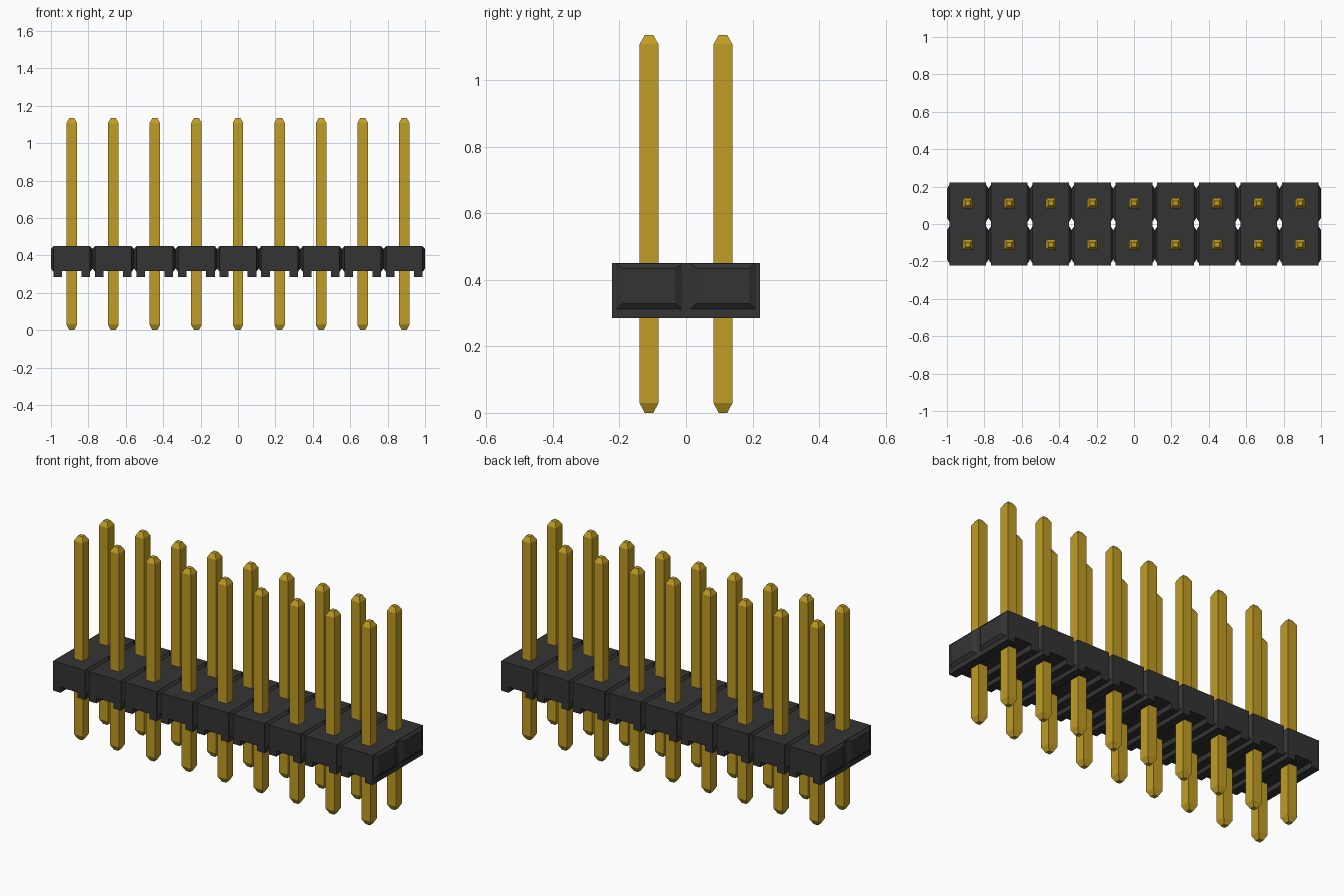
import bpy
import bmesh

cube = bpy.data.objects.get("Cube")
if cube:
    bpy.data.objects.remove(cube)

COLUMNS = 9
PITCH = 2 / COLUMNS
HALF = PITCH / 2


def material(name, color):
    mat = bpy.data.materials.new(name)
    mat.use_nodes = True
    mat.diffuse_color = color
    mat.node_tree.nodes["Principled BSDF"].inputs["Base Color"].default_value = color
    return mat


def loft(bm, rings):
    """Join equal-sized point rings into a closed solid."""
    loops = [[bm.verts.new(p) for p in ring] for ring in rings]
    for a, b in zip(loops, loops[1:]):
        for i in range(len(a)):
            j = (i + 1) % len(a)
            bm.faces.new((a[i], a[j], b[j], b[i]))
    bm.faces.new(loops[0][::-1])
    bm.faces.new(loops[-1])


def finish(bm, name, mat):
    bmesh.ops.recalc_face_normals(bm, faces=bm.faces[:])
    mesh = bpy.data.meshes.new(name)
    bm.to_mesh(mesh)
    bm.free()
    mesh.materials.append(mat)
    return mesh


def place(name, mesh, x, y=0):
    obj = bpy.data.objects.new(name, mesh)
    obj.location = (x, y, 0)
    bpy.context.collection.objects.link(obj)


def square(r, z):
    return [(-r, -r, z), (r, -r, z), (r, r, z), (-r, r, z)]


def pad_ring(x, y0, y1, z0, z1):
    return [(x, y0, z0), (x, y1, z0), (x, y1, z1), (x, y0, z1)]


gold = material("gold metal", (0.53, 0.335, 0.018, 1))
black = material("black plastic", (0.034, 0.034, 0.035, 1))

# Housing cell: block with a channel underneath that leaves two feet
W, FOOT, TOP, FLOOR, BASE = 0.098, 0.052, 0.45, 0.315, 0.285
profile = [(-W, BASE), (-FOOT, BASE), (-FOOT, FLOOR), (FOOT, FLOOR),
           (FOOT, BASE), (W, BASE), (W, TOP), (-W, TOP)]
bm = bmesh.new()
loft(bm, [[(x, y, z) for x, z in profile] for y in (-PITCH, PITCH)])

# Bevelled pads on both sides of the cell, one per row
for side in (-1, 1):
    for row in (-HALF, HALF):
        loft(bm, [pad_ring(side * (W - 0.004), row - 0.099, row + 0.099, 0.312, 0.449),
                  pad_ring(side * W, row - 0.099, row + 0.099, 0.312, 0.449),
                  pad_ring(side * HALF, row - 0.078, row + 0.078, 0.329, 0.434)])
cell_mesh = finish(bm, "housing_cell", black)

# Square pin with tapered ends
bm = bmesh.new()
loft(bm, [square(0.013, 0), square(0.028, 0.029),
          square(0.028, 1.108), square(0.013, 1.135)])
pin_mesh = finish(bm, "pin", gold)

# Repeat along the strip
for i in range(COLUMNS):
    x = (i - (COLUMNS - 1) / 2) * PITCH
    place(f"housing_cell_{i + 1}", cell_mesh, x)
    place(f"front_pin_{i + 1}", pin_mesh, x, -HALF)
    place(f"back_pin_{i + 1}", pin_mesh, x, HALF)
